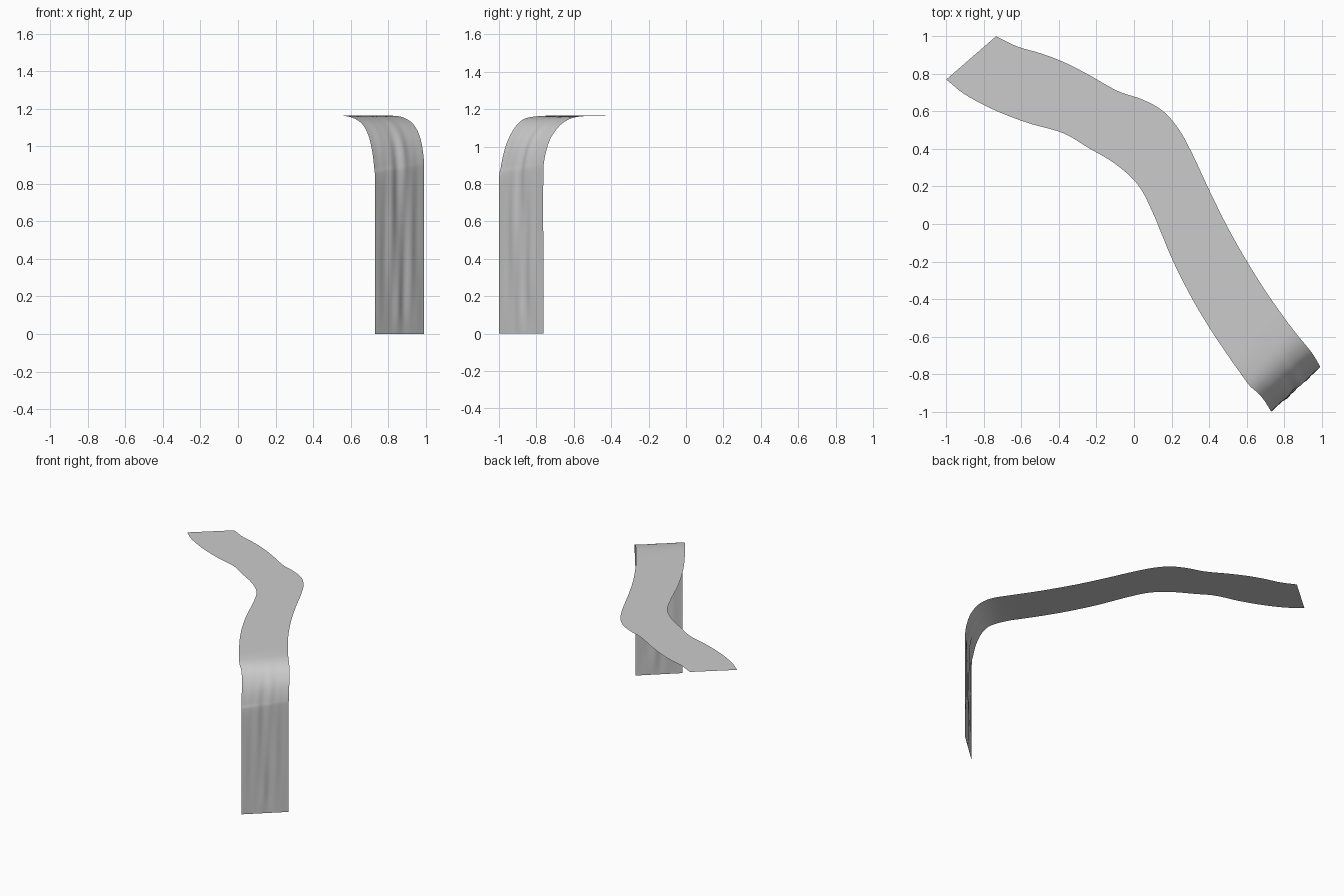
import bpy, bmesh, math
from mathutils import Vector

if "Cube" in bpy.data.objects:
    bpy.data.objects.remove(bpy.data.objects["Cube"])

TOP = 1.165

# Rungs across the flat walkway: left edge x, y then right edge x, y
flat = [
    (-1.0, .77, -.735, 1.0), (-.90, .69, -.62, .945), (-.75, .61, -.50, .91),
    (-.57, .54, -.38, .865), (-.38, .485, -.25, .80), (-.25, .41, -.09, .71),
    (-.10, .32, .04, .665), (.02, .21, .15, .605), (.10, .06, .235, .51),
    (.20, -.18, .31, .375), (.30, -.38, .42, .14), (.40, -.55, .53, -.075),
    (.50, -.70, .67, -.31)]
# Rungs of the rolled bend and the hanging drop: left xyz then right xyz
drop = [
    (.56, -.785, 1.163, .79, -.485, 1.164), (.615, -.86, 1.15, .865, -.585, 1.158),
    (.66, -.90, 1.12, .915, -.645, 1.135), (.69, -.935, 1.07, .95, -.69, 1.095),
    (.712, -.968, .99, .975, -.73, 1.03), (.725, -.99, .89, .99, -.757, .93),
    (.73, -1.0, .80, .992, -.763, .82), (.73, -1.0, .40, .992, -.763, .40),
    (.73, -1.0, 0, .992, -.763, 0)]

rungs = [(Vector((a, b, TOP)), Vector((c, d, TOP))) for a, b, c, d in flat]
rungs += [(Vector(r[:3]), Vector(r[3:])) for r in drop]


def smooth_path(pts, steps):
    """Catmull-Rom curve through the points."""
    p = [2 * pts[0] - pts[1]] + pts + [2 * pts[-1] - pts[-2]]
    out = []
    for i in range(1, len(p) - 2):
        a, b, c, d = p[i - 1:i + 3]
        for s in range(steps):
            t = s / steps
            out.append(.5 * (2 * b + (c - a) * t + (2 * a - 5 * b + 4 * c - d) * t * t
                             + (3 * b - a - 3 * c + d) * t ** 3))
    out.append(pts[-1])
    return out


left = smooth_path([r[0] for r in rungs], 8)
right = smooth_path([r[1] for r in rungs], 8)
N = 32

# Cloth sheet lofted between the two edges
bm = bmesh.new()
grid = [[bm.verts.new(a.lerp(b, j / N)) for j in range(N + 1)] for a, b in zip(left, right)]
for r0, r1 in zip(grid, grid[1:]):
    for j in range(N):
        bm.faces.new((r0[j], r1[j], r1[j + 1], r0[j + 1]))
bm.normal_update()

# Soft lengthwise creases, strongest on the hanging part
normals = {v: v.normal.copy() for v in bm.verts}
for row in grid:
    for j, v in enumerate(row):
        t, z = j / N, v.co.z
        hang = min(1, max(0, (TOP - z) / .2)) * min(1, z / .12)
        crease = (math.sin(17 * t + 3.5 * z) + .6 * math.sin(29 * t - 4 * z + 1)
                  + .4 * math.sin(11 * z + 6 * t))
        v.co += normals[v] * crease * .0035 * hang * math.sin(math.pi * t)
        v.co.z = max(0, min(TOP + .003, v.co.z))

mesh = bpy.data.meshes.new("cloth_runner")
bm.to_mesh(mesh)
bm.free()
runner = bpy.data.objects.new("cloth_runner", mesh)
bpy.context.collection.objects.link(runner)
for poly in mesh.polygons:
    poly.use_smooth = True
